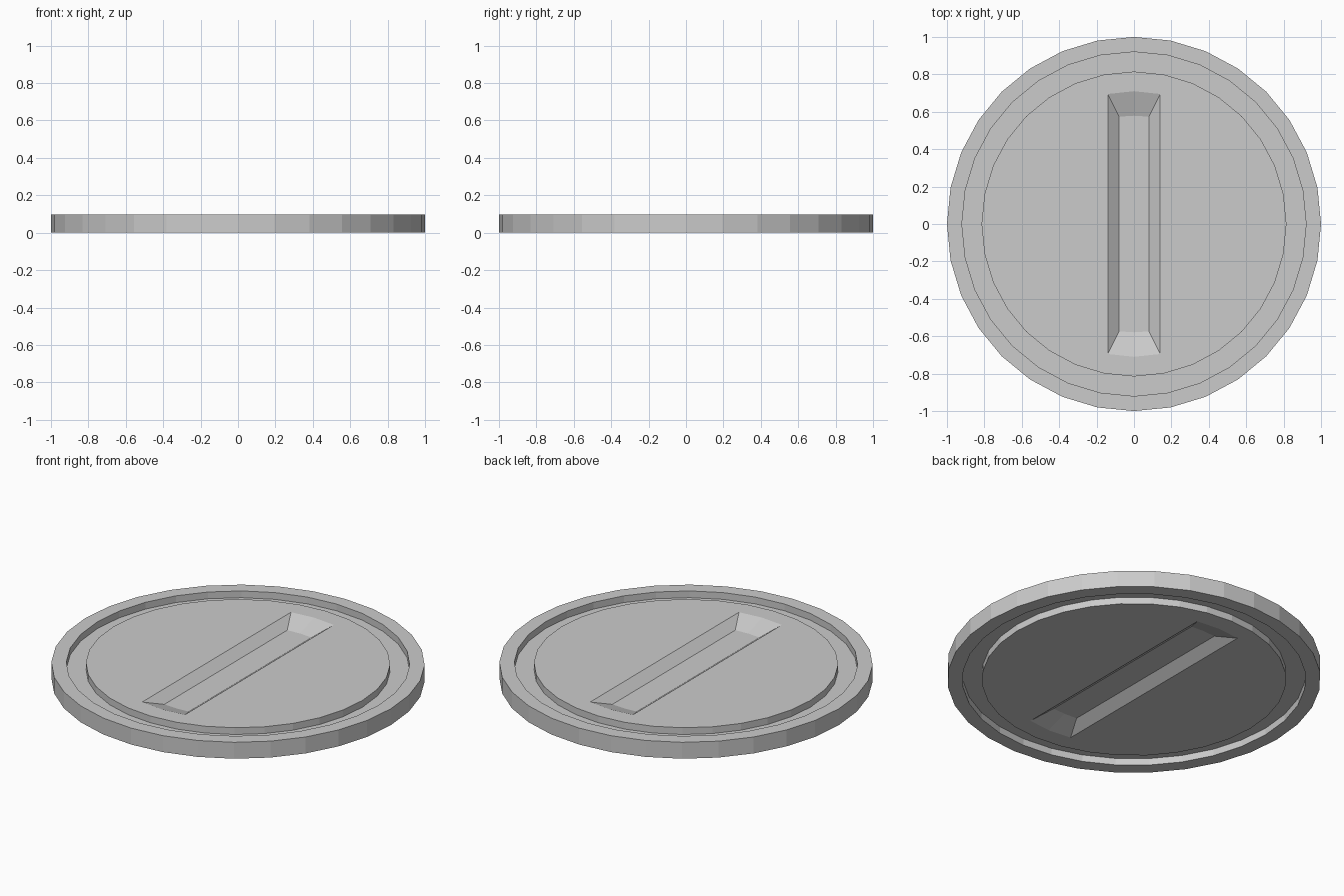
import bpy, bmesh
from math import cos, sin, tau

if "Cube" in bpy.data.objects:
    bpy.data.objects.remove(bpy.data.objects["Cube"])

SIDES = 32
H = 0.097          # overall thickness
GROOVE = 0.04      # depth of the ring groove on each face
SLOT = 0.044       # depth of the bar-shaped recess on each face


def make_object(name, bm):
    bmesh.ops.recalc_face_normals(bm, faces=bm.faces)
    mesh = bpy.data.meshes.new(name)
    bm.to_mesh(mesh)
    bm.free()
    obj = bpy.data.objects.new(name, mesh)
    bpy.context.collection.objects.link(obj)
    return obj


def loft(bm, loops):
    """Skin a stack of equal-length point loops and cap both ends."""
    rings = [[bm.verts.new(p) for p in loop] for loop in loops]
    for a, b in zip(rings, rings[1:]):
        n = len(a)
        for i in range(n):
            j = (i + 1) % n
            bm.faces.new((a[i], a[j], b[j], b[i]))
    bm.faces.new(rings[0])
    bm.faces.new(rings[-1])


def circle(r, z):
    return [(r * cos(tau * i / SIDES), r * sin(tau * i / SIDES), z) for i in range(SIDES)]


def bar(hx, hy, bow, z):
    """Long outline with slightly bowed ends."""
    return [(hx, -hy, z), (hx, hy, z), (0, hy + bow, z),
            (-hx, hy, z), (-hx, -hy, z), (0, -hy - bow, z)]


# Disc body: raised centre, ring groove and rim, mirrored top and bottom
half = [(0.815, 0), (0.815, GROOVE), (0.92, GROOVE), (0.92, 0), (1.0, 0)]
profile = half + [(r, H - z) for r, z in reversed(half)]
bm = bmesh.new()
loft(bm, [circle(r, z) for r, z in profile])
disc = make_object("disc", bm)

# Tapered bar recess on both faces
bm = bmesh.new()
for flip in (False, True):
    def level(z):
        return H - z if flip else z
    loft(bm, [bar(0.14, 0.695, 0.015, level(-0.05)),
              bar(0.14, 0.695, 0.015, level(0)),
              bar(0.08, 0.574, 0.005, level(SLOT))])
cutter = make_object("slot_cutter", bm)
cutter.hide_render = True
cutter.display_type = 'WIRE'

cut = disc.modifiers.new("slots", 'BOOLEAN')
cut.operation = 'DIFFERENCE'
cut.solver = 'EXACT'
cut.object = cutter
